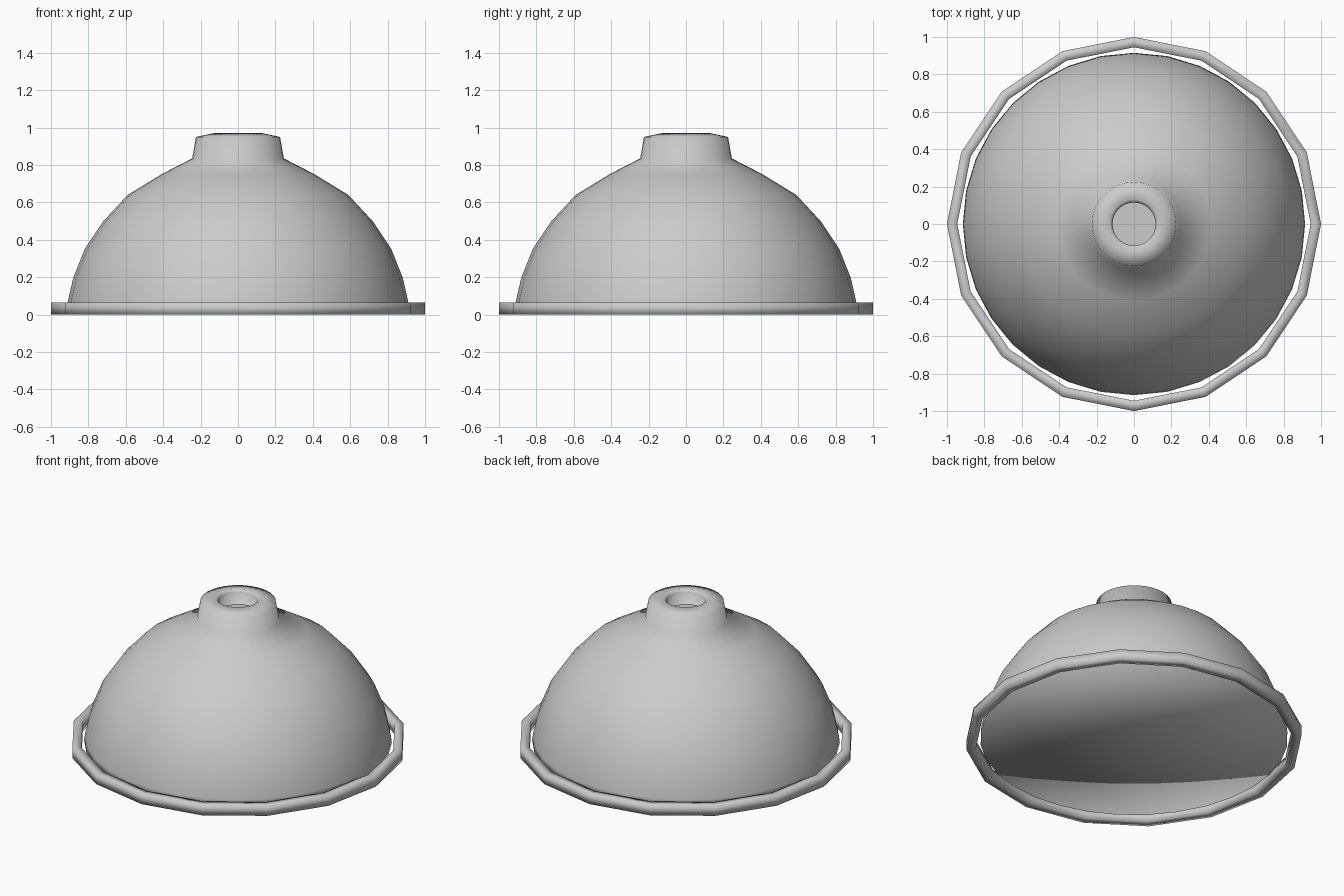
import bpy, bmesh
from math import cos, sin, tau

cube = bpy.data.objects.get("Cube")
if cube:
    bpy.data.objects.remove(cube, do_unlink=True)

grey = bpy.data.materials.new("plain grey")
grey.use_nodes = True
grey.diffuse_color = (0.6, 0.6, 0.6, 1)
grey.node_tree.nodes["Principled BSDF"].inputs["Base Color"].default_value = (0.6, 0.6, 0.6, 1)


def lathe(name, profile, sides, closed=False, smooth=True):
    """Spin a (radius, height) profile around the z axis."""
    bm = bmesh.new()
    rings = [[bm.verts.new((r * cos(tau * i / sides), r * sin(tau * i / sides), z))
              for i in range(sides)] for r, z in profile]
    pairs = list(zip(rings, rings[1:]))
    if closed:
        pairs.append((rings[-1], rings[0]))
    for low, high in pairs:
        for i in range(sides):
            j = (i + 1) % sides
            bm.faces.new((low[i], low[j], high[j], high[i]))
    # Points on the axis merge into one
    bmesh.ops.remove_doubles(bm, verts=bm.verts, dist=0.0001)
    if closed or len(profile) > 2:
        bmesh.ops.recalc_face_normals(bm, faces=bm.faces)
    for face in bm.faces:
        face.smooth = smooth
        if len(profile) == 2 and face.normal.z < 0:
            face.normal_flip()
    mesh = bpy.data.meshes.new(name)
    bm.to_mesh(mesh)
    bm.free()
    mesh.materials.append(grey)
    obj = bpy.data.objects.new(name, mesh)
    bpy.context.collection.objects.link(obj)
    return obj


# Dome with flat underside, flared neck and socket wall
lathe("dome_and_neck", [
    (0, 0.03), (0.915, 0.03), (0.91, 0.07), (0.88, 0.2), (0.82, 0.35),
    (0.72, 0.5), (0.59, 0.64), (0.41, 0.75), (0.245, 0.835),
    (0.225, 0.95), (0.13, 0.97), (0.115, 0.955), (0.115, 0.87),
    (0, 0.87)], 32)

# Flat floor plate inside the neck socket
lathe("socket_floor", [(0.115, 0.875), (0, 0.875)], 32, smooth=False)

# Separate coarse ring around the base
lathe("base_ring", [(0.945, 0), (1, 0), (1, 0.065), (0.945, 0.065)], 16, closed=True)
